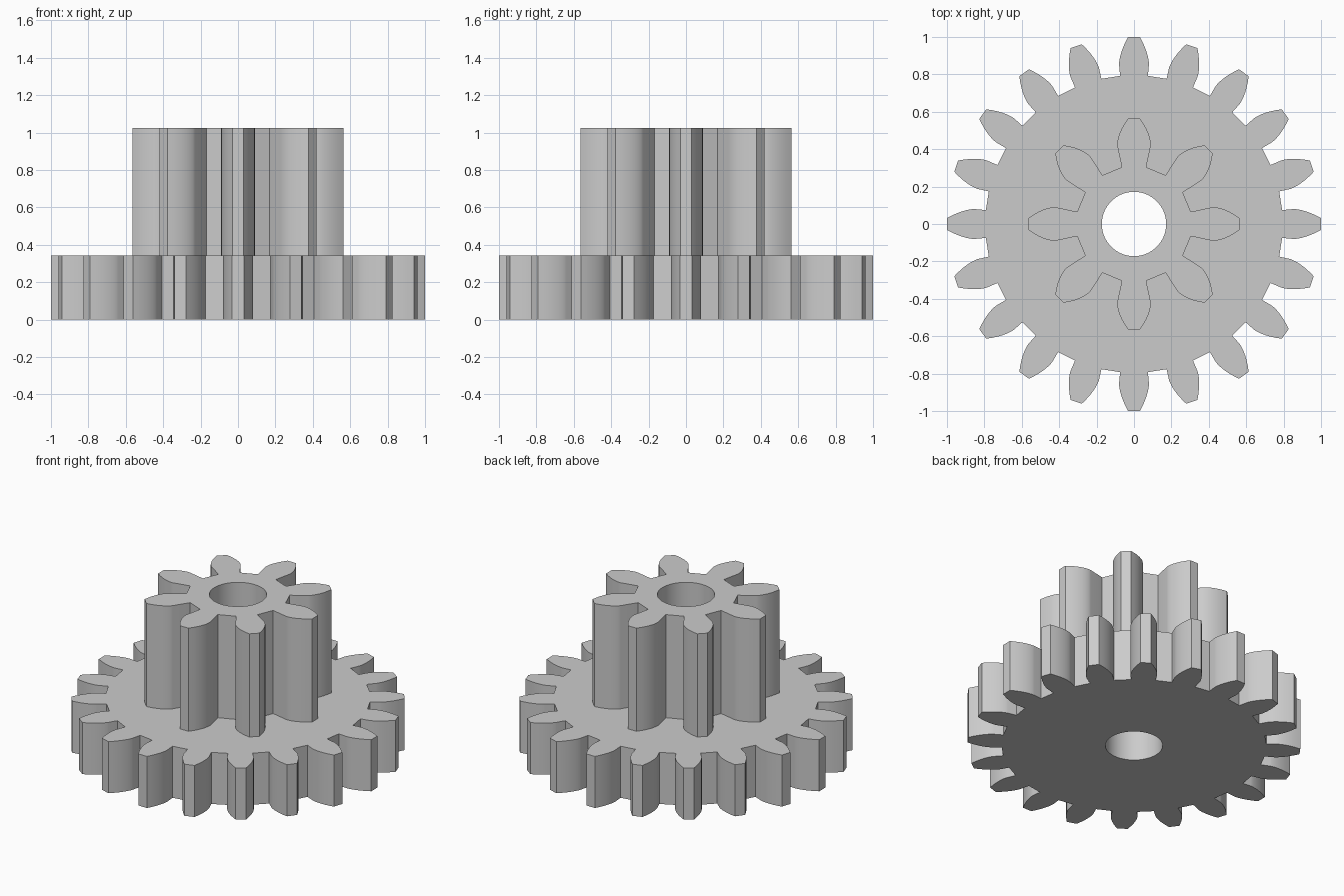
import bpy
import bmesh
import math

if "Cube" in bpy.data.objects:
    bpy.data.objects.remove(bpy.data.objects["Cube"], do_unlink=True)

# Single plain grey
grey = bpy.data.materials.new("plain_grey")
grey.use_nodes = True
GREY = (0.6, 0.6, 0.6, 1.0)
grey.diffuse_color = GREY
grey.node_tree.nodes["Principled BSDF"].inputs["Base Color"].default_value = GREY

BORE = 0.172
PRESSURE = math.radians(20)


def polar(r, a):
    return (r * math.cos(a), r * math.sin(a))


def involute(base, r):
    a = math.acos(min(1.0, base / r))
    return math.tan(a) - a


def gear_outline(teeth, tip, steps=8):
    """Involute teeth with radial flanks below the base circle."""
    module = tip / (teeth / 2 + 1)
    pitch = module * teeth / 2
    root = pitch - 1.25 * module
    base = pitch * math.cos(PRESSURE)
    half = math.pi / (2 * teeth) + math.tan(PRESSURE) - PRESSURE
    flank = [(root, half)]
    for i in range(steps + 1):
        r = base + (tip - base) * (i / steps) ** 1.5
        flank.append((r, half - involute(base, r)))
    points = []
    for t in range(teeth):
        mid = 2 * math.pi * t / teeth
        points += [polar(r, mid - a) for r, a in flank]
        points += [polar(r, mid + a) for r, a in reversed(flank)]
    return points


def add_loop(bm, points, z):
    verts = [bm.verts.new((x, y, z)) for x, y in points]
    return [bm.edges.new((v, verts[(i + 1) % len(verts)])) for i, v in enumerate(verts)]


def make_gear(name, teeth, tip, z0, z1, open_bottom=False):
    bm = bmesh.new()
    # Toothed outline with a round bore, filled and raised
    edges = add_loop(bm, gear_outline(teeth, tip), z0)
    edges += add_loop(bm, [polar(BORE, 2 * math.pi * i / 64) for i in range(64)], z0)
    bmesh.ops.triangle_fill(bm, edges=edges, use_beauty=True)
    raised = bmesh.ops.extrude_face_region(bm, geom=bm.faces[:], use_keep_orig=True)
    top = [g for g in raised["geom"] if isinstance(g, bmesh.types.BMVert)]
    bmesh.ops.translate(bm, verts=top, vec=(0, 0, z1 - z0))
    bmesh.ops.recalc_face_normals(bm, faces=bm.faces[:])
    if open_bottom:
        hidden = [f for f in bm.faces if all(abs(v.co.z - z0) < 1e-5 for v in f.verts)]
        bmesh.ops.delete(bm, geom=hidden, context='FACES_ONLY')
    mesh = bpy.data.meshes.new(name)
    bm.to_mesh(mesh)
    bm.free()
    mesh.materials.append(grey)
    obj = bpy.data.objects.new(name, mesh)
    bpy.context.collection.objects.link(obj)
    bpy.ops.object.select_all(action='DESELECT')
    obj.select_set(True)
    bpy.context.view_layer.objects.active = obj
    bpy.ops.object.shade_smooth_by_angle(angle=math.radians(25))


# Wide lower gear and tall upper pinion on the same bore
make_gear("large_gear", 20, 1.0, 0.0, 0.342)
make_gear("small_gear", 8, 0.565, 0.342, 1.026, open_bottom=True)
